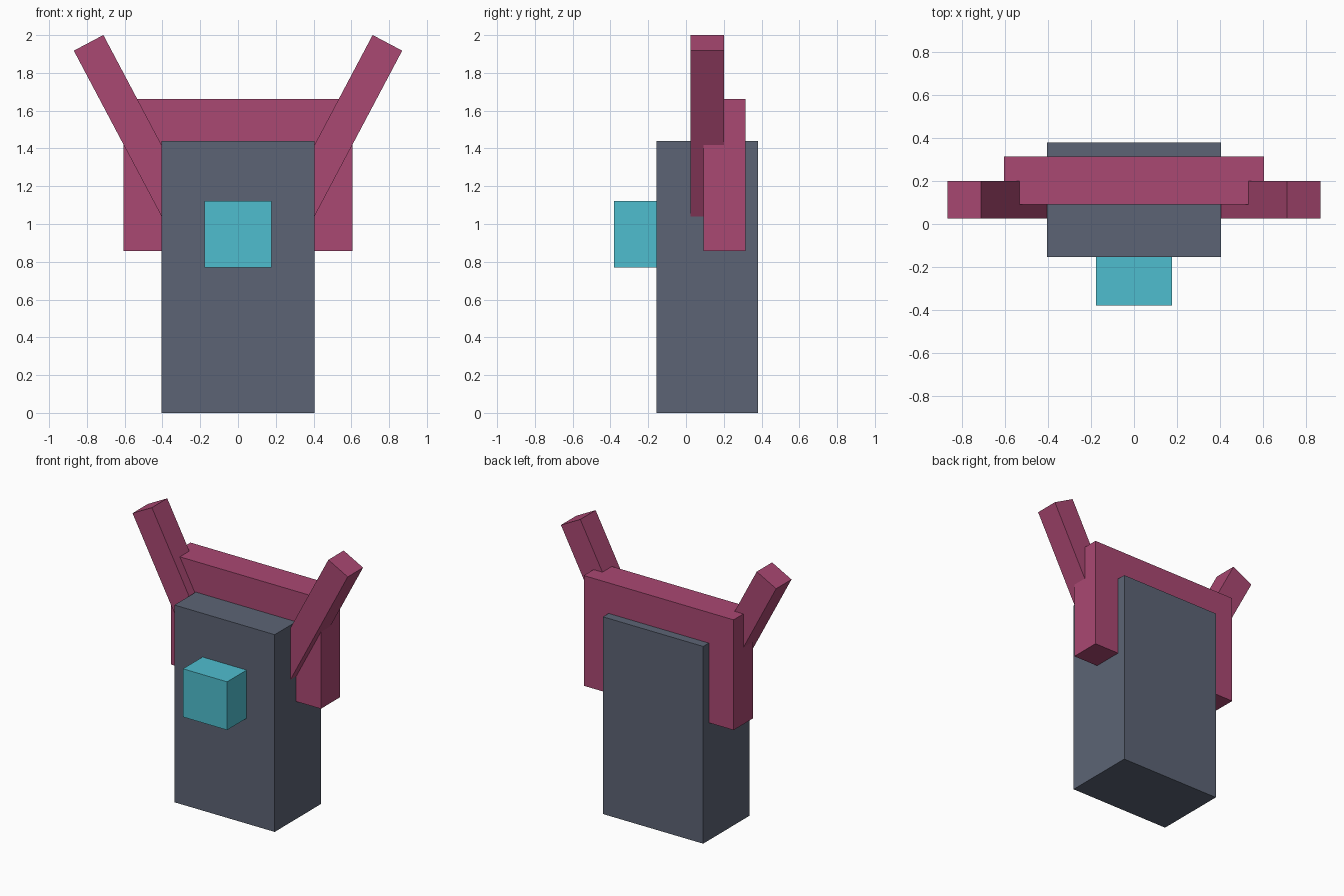
import bpy
from math import radians, sin, cos
from mathutils import Vector

if "Cube" in bpy.data.objects:
    bpy.data.objects.remove(bpy.data.objects["Cube"])


def material(name, rgb):
    m = bpy.data.materials.new(name)
    m.diffuse_color = (*rgb, 1)
    m.use_nodes = True
    m.node_tree.nodes["Principled BSDF"].inputs["Base Color"].default_value = m.diffuse_color
    return m


def box(name, size, centre, mat, tilt=0):
    bpy.ops.mesh.primitive_cube_add(size=1, location=centre)
    ob = bpy.context.object
    ob.name = name
    ob.scale = size
    bpy.ops.object.transform_apply(location=False, rotation=False, scale=True)
    ob.rotation_euler.y = tilt
    ob.data.materials.append(mat)
    return ob


slate = material("slate", (0.107, 0.127, 0.178))
magenta = material("magenta", (0.402, 0.065, 0.17))
cyan = material("cyan", (0.078, 0.515, 0.624))

# Upright body and the small block on its front
box("body", (0.81, 0.535, 1.44), (0, 0.1125, 0.72), slate)
box("front_block", (0.356, 0.265, 0.352), (0, -0.2475, 0.945), cyan)

# Wide slab passing through the upper body
box("shoulder_slab", (1.21, 0.223, 0.805), (0, 0.2035, 1.2605), magenta)

# Splayed arms, rooted inside the body
tilt, length = radians(27.9), 1.12
for side, label in ((-1, "left"), (1, "right")):
    tip = Vector((side * 0.791, 0.113, 1.959))
    axis = Vector((side * sin(tilt), 0, cos(tilt)))
    box("arm_" + label, (0.177, 0.177, length), tip - axis * length / 2,
        magenta, side * tilt)
